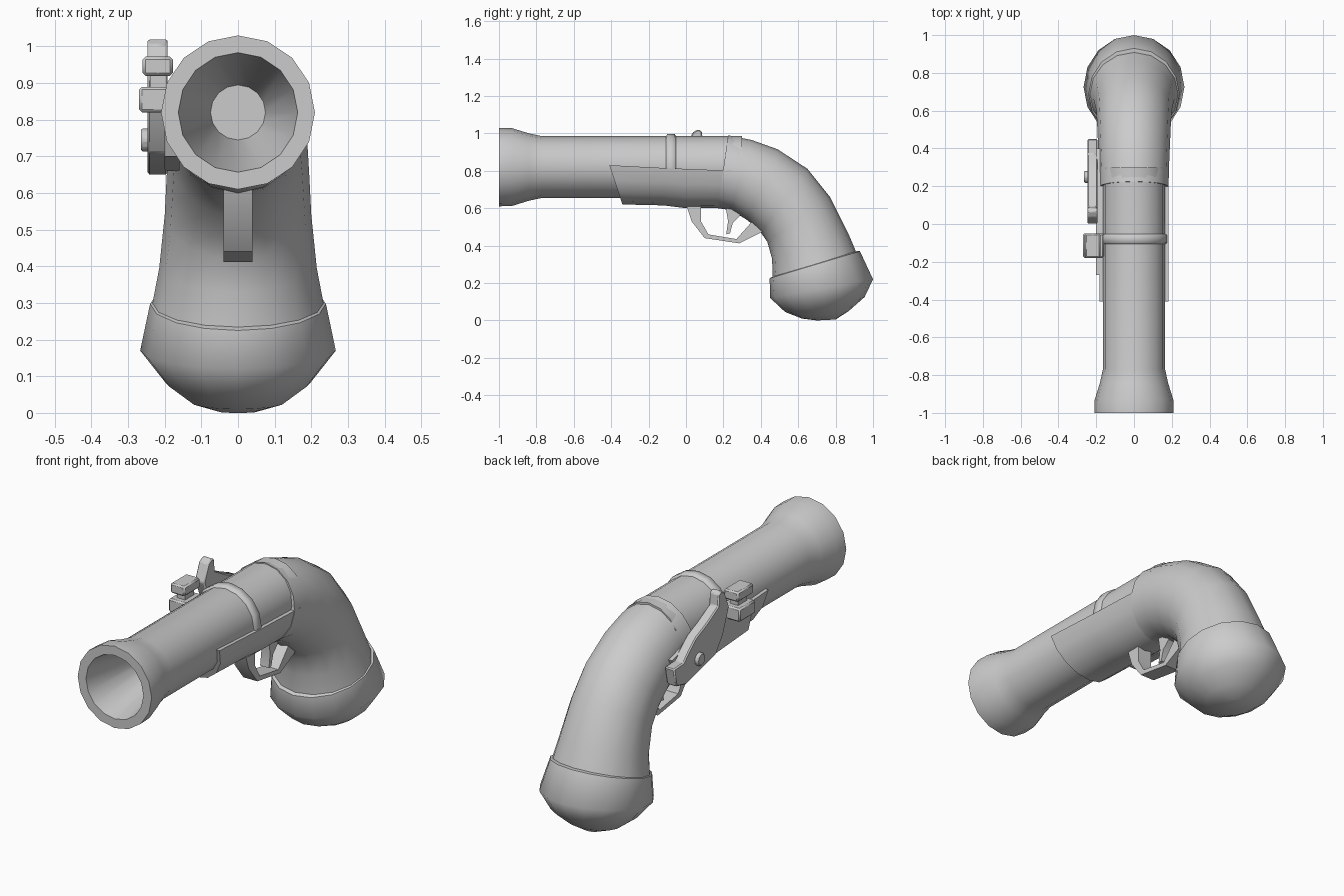
import bpy
import bmesh
from math import sin, cos, pi, radians
from mathutils import Vector

cube = bpy.data.objects.get("Cube")
if cube:
    bpy.data.objects.remove(cube, do_unlink=True)

grey = bpy.data.materials.new("plain_grey")
grey.use_nodes = True
colour = (0.6, 0.6, 0.6, 1)
grey.diffuse_color = colour
grey.node_tree.nodes["Principled BSDF"].inputs["Base Color"].default_value = colour

SIDES = 16
AXIS_Z = 0.82


def finish(name, bm, angle=40):
    """Turn a bmesh into a named object with smooth shading and sharp edges."""
    bmesh.ops.recalc_face_normals(bm, faces=bm.faces)
    mesh = bpy.data.meshes.new(name)
    bm.to_mesh(mesh)
    bm.free()
    mesh.materials.append(grey)
    mesh.shade_smooth()
    mesh.set_sharp_from_angle(angle=radians(angle))
    obj = bpy.data.objects.new(name, mesh)
    bpy.context.collection.objects.link(obj)
    return obj


def skin(name, rings, angle=40):
    """Bridge equal rings of points and cap both ends."""
    bm = bmesh.new()
    loops = [[bm.verts.new(p) for p in ring] for ring in rings]
    n = len(loops[0])
    for a, b in zip(loops, loops[1:]):
        for i in range(n):
            j = (i + 1) % n
            bm.faces.new((a[i], a[j], b[j], b[i]))
    bm.faces.new(loops[0])
    bm.faces.new(loops[-1])
    return finish(name, bm, angle)


def oval(top, bottom, half_width):
    """Elliptical ring between two (y, z) points."""
    top, bottom = Vector((0, *top)), Vector((0, *bottom))
    mid, arm = (top + bottom) / 2, (top - bottom) / 2
    turns = [2 * pi * i / SIDES for i in range(SIDES)]
    return [mid + arm * cos(t) + Vector((half_width * sin(t), 0, 0)) for t in turns]


def lathe(name, profile, angle=40):
    """Revolve (y, radius) pairs around the barrel axis."""
    return skin(name, [oval((y, AXIS_Z + r), (y, AXIS_Z - r), r) for y, r in profile], angle)


def extrude(name, outline, x0, x1, bevel=0.0):
    """Extrude a (y, z) outline from x0 to x1."""
    obj = skin(name, [[(x, y, z) for y, z in outline] for x in (x0, x1)], 30)
    if bevel:
        mod = obj.modifiers.new("bevel", "BEVEL")
        mod.width = bevel
        mod.segments = 1
    return obj


def block(name, x0, x1, y0, y1, z0, z1, bevel=0.0):
    return extrude(name, [(y0, z0), (y1, z0), (y1, z1), (y0, z1)], x0, x1, bevel)


# Barrel with flared muzzle and tapering bore
lathe("barrel", [(0.3, 0.165), (-0.77, 0.165), (-0.84, 0.18), (-0.93, 0.208),
                 (-1, 0.21), (-1, 0.163), (-0.6, 0.075)])
lathe("barrel_band", [(-0.11, 0.16), (-0.1, 0.176), (-0.06, 0.176), (-0.05, 0.16)], 60)

# Trough-shaped fore stock under the barrel
def trough(y_top, z_top, y_low, z_low, half_width=0.182):
    ring = []
    for i in range(9):
        t = pi * i / 8
        ring.append((half_width * cos(t), y_top + (y_low - y_top) * sin(t),
                     z_top + (z_low - z_top) * sin(t)))
    return ring


skin("fore_stock", [trough(-0.41, 0.83, -0.34, 0.62), trough(-0.12, 0.815, -0.12, 0.615),
                    trough(0, 0.81, 0, 0.6), trough(0.25, 0.8, 0.25, 0.6)])

# Curved grip
skin("grip", [oval((0.225, 0.99), (0.17, 0.6), 0.183), oval((0.35, 0.965), (0.24, 0.59), 0.185),
              oval((0.49, 0.915), (0.33, 0.535), 0.19), oval((0.65, 0.81), (0.4, 0.47), 0.195),
              oval((0.77, 0.66), (0.435, 0.42), 0.2), oval((0.87, 0.46), (0.46, 0.33), 0.215),
              oval((0.925, 0.33), (0.465, 0.2), 0.24)])

# Rounded butt cap
skin("butt_cap", [oval((0.91, 0.37), (0.465, 0.235), 0.225), oval((0.93, 0.37), (0.447, 0.225), 0.24),
                  oval((1, 0.22), (0.45, 0.12), 0.267), oval((0.955, 0.125), (0.53, 0.045), 0.2),
                  oval((0.87, 0.05), (0.62, 0.01), 0.13), oval((0.8, 0.005), (0.7, 0), 0.05)], 50)

# Trigger guard and trigger
guard = [(0, 0.62), (0.03, 0.53), (0.1, 0.44), (0.285, 0.412), (0.42, 0.48), (0.4, 0.56),
         (0.35, 0.525), (0.27, 0.435), (0.12, 0.46), (0.08, 0.53), (0.08, 0.62)]
extrude("trigger_guard", guard, -0.04, 0.04)
extrude("trigger", [(0.21, 0.62), (0.225, 0.53), (0.215, 0.46), (0.235, 0.465),
                    (0.25, 0.52), (0.29, 0.56), (0.29, 0.62)], -0.025, 0.025)

# Lock on the right side: plate, hammer, screw, pan and striker
extrude("lock_plate", [(-0.27, 0.83), (-0.22, 0.7), (0.35, 0.66), (0.4, 0.78), (0.2, 0.83)],
        -0.2, -0.16)
hammer = [(0.45, 0.765), (0.43, 0.67), (0.35, 0.65), (0.11, 0.71), (0.05, 0.79), (0, 0.92),
          (0.035, 1.005), (0.065, 1.022), (0.085, 1.01), (0.09, 0.95), (0.18, 0.9),
          (0.27, 0.86), (0.33, 0.81), (0.37, 0.77)]
extrude("hammer", hammer, -0.247, -0.192, 0.006)
screw = [(0.25 + 0.034 * cos(pi * i / 4), 0.745 + 0.034 * sin(pi * i / 4)) for i in range(8)]
extrude("hammer_screw", screw, -0.265, -0.23, 0.006)
block("pan", -0.27, -0.16, -0.18, -0.05, 0.82, 0.89, 0.008)
block("striker_neck", -0.24, -0.195, -0.15, -0.08, 0.88, 0.93)
block("striker_block", -0.26, -0.178, -0.18, -0.05, 0.92, 0.972, 0.008)
